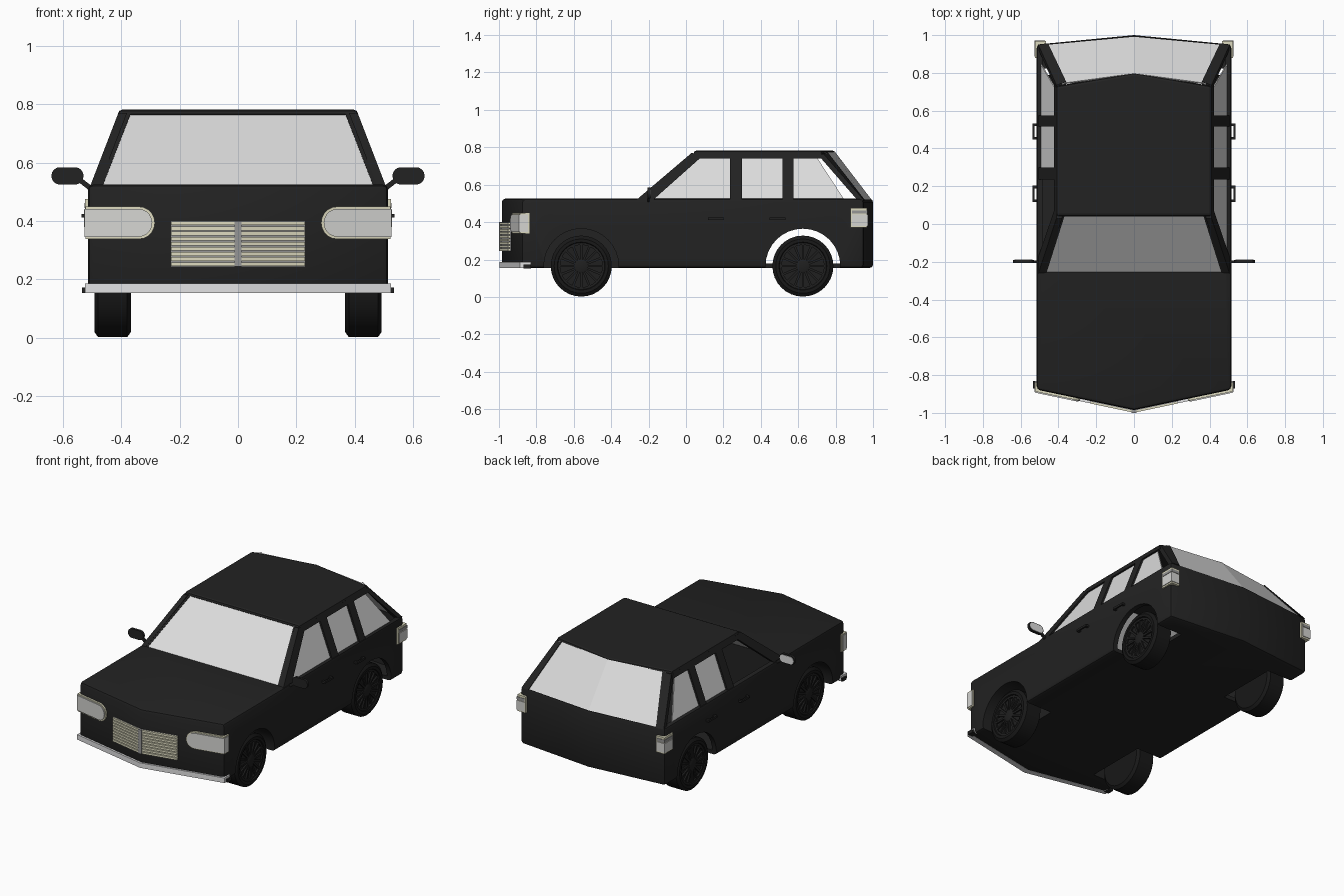
import bpy, bmesh, math
from mathutils import Vector, Matrix

if "Cube" in bpy.data.objects:
    bpy.data.objects.remove(bpy.data.objects["Cube"])


def material(name, r, g, b):
    m = bpy.data.materials.new(name)
    m.diffuse_color = (r, g, b, 1)
    m.use_nodes = True
    m.node_tree.nodes["Principled BSDF"].inputs["Base Color"].default_value = m.diffuse_color
    return m


BLACK = material("body black", 0.016, 0.016, 0.016)
TYRE = material("tyre black", 0.009, 0.009, 0.009)
RIM = material("rim black", 0.014, 0.014, 0.014)
GLASS = material("pale glass", 0.72, 0.72, 0.72)
CHROME = material("light chrome", 0.75, 0.75, 0.76)
CREAM = material("cream trim", 0.72, 0.70, 0.52)
LENS = material("lamp lens", 0.66, 0.66, 0.64)
GREY = material("grey trim", 0.3, 0.3, 0.3)
SIDES = ((1, "right"), (-1, "left"))


def finish(name, bm, mat, smooth=False):
    bmesh.ops.recalc_face_normals(bm, faces=bm.faces)
    me = bpy.data.meshes.new(name)
    bm.to_mesh(me)
    bm.free()
    ob = bpy.data.objects.new(name, me)
    bpy.context.collection.objects.link(ob)
    me.materials.append(mat)
    if smooth:
        activate(ob)
        bpy.ops.object.shade_smooth_by_angle(angle=math.radians(35))
    return ob


def activate(ob):
    bpy.ops.object.select_all(action='DESELECT')
    ob.select_set(True)
    bpy.context.view_layer.objects.active = ob


def prism(name, pts, push, mat):
    """Polygon extruded by the vector push."""
    bm = bmesh.new()
    a = [bm.verts.new(p) for p in pts]
    b = [bm.verts.new(Vector(p) + Vector(push)) for p in pts]
    bm.faces.new(a)
    bm.faces.new(b[::-1])
    for i in range(len(a)):
        j = (i + 1) % len(a)
        bm.faces.new((a[i], b[i], b[j], a[j]))
    return finish(name, bm, mat)


def box(name, lo, hi, mat):
    x0, y0, z0 = lo
    x1, y1, z1 = hi
    return prism(name, [(x0, y0, z0), (x1, y0, z0), (x1, y1, z0), (x0, y1, z0)],
                 (0, 0, z1 - z0), mat)


def lathe(name, profile, centre, mat, n=32):
    """Profile of (x, radius) spun round the x axis, open ended."""
    bm = bmesh.new()
    rings = [[bm.verts.new((centre[0] + x, centre[1] + r * math.cos(t), centre[2] + r * math.sin(t)))
              for t in (2 * math.pi * i / n for i in range(n))] for x, r in profile]
    for a, b in zip(rings, rings[1:]):
        for i in range(n):
            j = (i + 1) % n
            bm.faces.new((a[i], a[j], b[j], b[i]))
    bm.faces.new(rings[0])
    bm.faces.new(rings[-1])
    return finish(name, bm, mat, True)


def modify(ob, kind, **settings):
    m = ob.modifiers.new(kind, kind)
    for k, v in settings.items():
        setattr(m, k, v)
    activate(ob)
    bpy.ops.object.modifier_apply(modifier=m.name)


def cut(ob, cutter):
    modify(ob, 'BOOLEAN', object=cutter, operation='DIFFERENCE', solver='EXACT')
    bpy.data.objects.remove(cutter)


def nose(x, out=0.0):
    return -0.985 + 0.21 * abs(x) - out


# Lower body: pointed nose and tail, hollow cabin, wheel arches
outline = [(0, -.985), (.515, -.877), (.515, .95), (0, 1), (-.515, .95), (-.515, -.877)]
body = prism("lower_body", [(x, y, .155) for x, y in outline], (0, 0, .37), BLACK)
modify(body, 'BEVEL', width=0.018, segments=2, limit_method='ANGLE', angle_limit=math.radians(40))
cavity = [(-.485, -.24), (.485, -.24), (.485, .93), (0, .975), (-.485, .93)]
cut(body, prism("cavity", [(x, y, .18) for x, y in cavity], (0, 0, .5), BLACK))
for s, side in SIDES:
    for y in (-.56, .625):
        cut(body, lathe("arch", [(-.13, .2), (.13, .2)], (s * .46, y, .165), BLACK))
activate(body)
bpy.ops.object.shade_smooth_by_angle(angle=math.radians(35))

# Roof
roof_line = [(-.412, .04), (.412, .04), (.412, .73), (0, .8), (-.412, .73)]
roof = prism("roof", [(x, y, .752) for x, y in roof_line], (0, 0, .03), BLACK)
modify(roof, 'BEVEL', width=0.018, segments=2, limit_method='ANGLE', angle_limit=math.radians(40))


def side_x(z):
    return .507 - (z - .52) * .385


def side_plate(name, s, yz, thick, mat, inset=0.0):
    prism(name, [(s * (side_x(z) - inset), y, z) for y, z in yz], (-s * thick, 0, 0), mat)


# Pillars and side glass
pillars = {
    "front_pillar": [(-.27, .515), (-.18, .515), (.09, .755), (.03, .77)],
    "middle_pillar": [(.235, .515), (.30, .515), (.30, .76), (.235, .76)],
    "rear_door_pillar": [(.515, .515), (.575, .515), (.575, .76), (.515, .76)],
    "roof_rail": [(.04, .74), (.74, .74), (.72, .77), (.04, .77)],
}
windows = {
    "front_window": [(-.2, .515), (.24, .515), (.24, .745), (.08, .745)],
    "rear_door_window": [(.295, .515), (.52, .515), (.52, .745), (.295, .745)],
    "quarter_window": [(.57, .515), (.85, .515), (.70, .745), (.57, .745)],
}
for s, side in SIDES:
    for name, yz in pillars.items():
        side_plate(f"{name}_{side}", s, yz, .03, BLACK)
    for name, yz in windows.items():
        if not (name == "front_window" and s < 0):     # this window is open
            side_plate(f"{name}_{side}", s, yz, .006, GLASS, .012)
    # Corner posts beside the windscreen and the rear glass
    prism(f"windscreen_post_{side}", [(s * .365, .05, .777), (s * .412, .045, .765),
          (s * .507, -.265, .518), (s * .465, -.265, .518)], (0, .03, -.01), BLACK)
    prism(f"tail_post_{side}", [(s * .36, .755, .777), (s * .41, .735, .765),
          (s * .507, .95, .518), (s * .455, .957, .518)], (0, -.025, -.01), BLACK)
    prism(f"rear_glass_{side}", [(0, .797, .775), (s * .38, .745, .775),
          (s * .47, .948, .52), (0, .992, .52)], (0, -.006, -.005), GLASS)
prism("windscreen", [(-.38, .05, .772), (.38, .05, .772), (.475, -.258, .522), (-.475, -.258, .522)],
      (0, .006, -.006), GLASS)

# Wheels: tyre, recessed rim, spokes and hub
tyre_profile = [(-.063, .10), (-.063, .145), (-.05, .163), (.05, .163), (.063, .145), (.063, .128), (.045, .12)]
for s, side in SIDES:
    for y, end in ((-.56, "front"), (.625, "rear")):
        c = Vector((s * .43, y, .165))
        lathe(f"{end}_tyre_{side}", [(s * x, r) for x, r in tyre_profile], c, TYRE)
        lathe(f"{end}_rim_{side}", [(s * .04, .125), (s * .056, .125), (s * .056, .113), (s * .046, .113)], c, RIM)
        lathe(f"{end}_hub_{side}", [(s * .04, .036), (s * .056, .036), (s * .06, .025)], c, RIM, 20)
        bm = bmesh.new()
        for i in range(16):
            m = (Matrix.Translation(c + Vector((s * .05, 0, 0))) @ Matrix.Rotation(i * math.pi / 8, 4, 'X')
                 @ Matrix.Translation((0, 0, .073)) @ Matrix.Diagonal((.012, .012, .086, 1)))
            bmesh.ops.create_cube(bm, size=1, matrix=m)
        finish(f"{end}_spokes_{side}", bm, RIM)

# Grille following the pointed nose
for s, side in SIDES:
    prism(f"grille_back_{side}", [(0, nose(0, .004), .245), (s * .23, nose(.23, .004), .245),
          (s * .23, nose(.23, .004), .4), (0, nose(0, .004), .4)], (0, .02, 0), GREY)
    for i in range(9):
        z = .246 + i * .0175
        prism(f"grille_slat_{side}_{i}", [(0, nose(0, .014), z), (s * .23, nose(.23, .014), z),
              (s * .23, nose(.23), z), (0, nose(0), z)], (0, 0, .0125), CREAM)
box("grille_centre_bar", (-.012, -1, .245), (.012, -.96, .4), GREY)


def lamp_outline(x0, x1, z0, z1):
    """Half-round inner end, square outer end."""
    r, zc = (z1 - z0) / 2, (z0 + z1) / 2
    arc = [(x0 + r - r * math.sin(t), zc + r * math.cos(t)) for t in (math.pi * i / 10 for i in range(11))]
    return [(x1, z1)] + arc + [(x1, z0)]


for s, side in SIDES:
    # Headlamps wrapping round the front corners
    prism(f"headlamp_rim_{side}", [(s * x, nose(x, .012), z) for x, z in lamp_outline(.285, .523, .338, .45)],
          (0, .03, 0), CREAM)
    prism(f"headlamp_lens_{side}", [(s * x, nose(x, .018), z) for x, z in lamp_outline(.294, .524, .346, .442)],
          (0, .02, 0), LENS)
    prism(f"headlamp_side_rim_{side}", [(s * .49, -.89, .338), (s * .523, -.885, .338),
          (s * .523, -.838, .338), (s * .49, -.838, .338)], (0, 0, .112), CREAM)
    prism(f"headlamp_side_lens_{side}", [(s * .49, -.9, .346), (s * .526, -.89, .346),
          (s * .526, -.845, .346), (s * .49, -.845, .346)], (0, 0, .096), LENS)
    # Bumper strip
    prism(f"bumper_{side}", [(0, nose(0, .013), .154), (s * .525, nose(.525, .013), .154),
          (s * .525, -.83, .154), (s * .5, -.83, .154), (s * .5, -.86, .154), (0, -.96, .154)],
          (0, 0, .032), CHROME)
    prism(f"bumper_end_{side}", [(s * .5, -.87, .153), (s * .535, -.87, .153),
          (s * .535, -.83, .153), (s * .5, -.83, .153)], (0, 0, .02), BLACK)
    # Tail lamps on the rear corners
    box(f"tail_lamp_rim_{side}", (s * .465, .88, .37), (s * .524, .968, .475), CREAM)
    box(f"tail_lamp_lens_{side}", (s * .472, .888, .38), (s * .528, .972, .44), LENS)
    box(f"tail_lamp_band_{side}", (s * .472, .888, .445), (s * .527, .971, .462), GREY)
    # Door handles on two brackets
    for y, door in ((.16, "front"), (.49, "rear")):
        box(f"{door}_handle_{side}", (s * .528, y - .043, .412), (s * .537, y + .043, .425), BLACK)
        for e in (-.036, .036):
            box(f"{door}_handle_mount_{side}", (s * .51, y + e - .007, .412), (s * .53, y + e + .007, .425), BLACK)
    # Door mirrors: rounded shell, reflecting face and stalk
    for part, grow, y, d, mat in (("shell", 0, -.207, .016, BLACK), ("glass", -.006, -.192, .004, GLASS)):
        r = .03 + grow
        pts = [(s * (.585 + math.copysign(.025, math.cos(t)) + r * math.cos(t)), y, .555 + r * math.sin(t))
               for t in (2 * math.pi * (i + .5) / 20 for i in range(20))]
        prism(f"mirror_{part}_{side}", pts, (0, d, 0), mat)
    prism(f"mirror_stalk_{side}", [(s * .495, -.206, .515), (s * .51, -.206, .505),
          (s * .555, -.206, .54), (s * .54, -.206, .55)], (0, .012, 0), BLACK)
